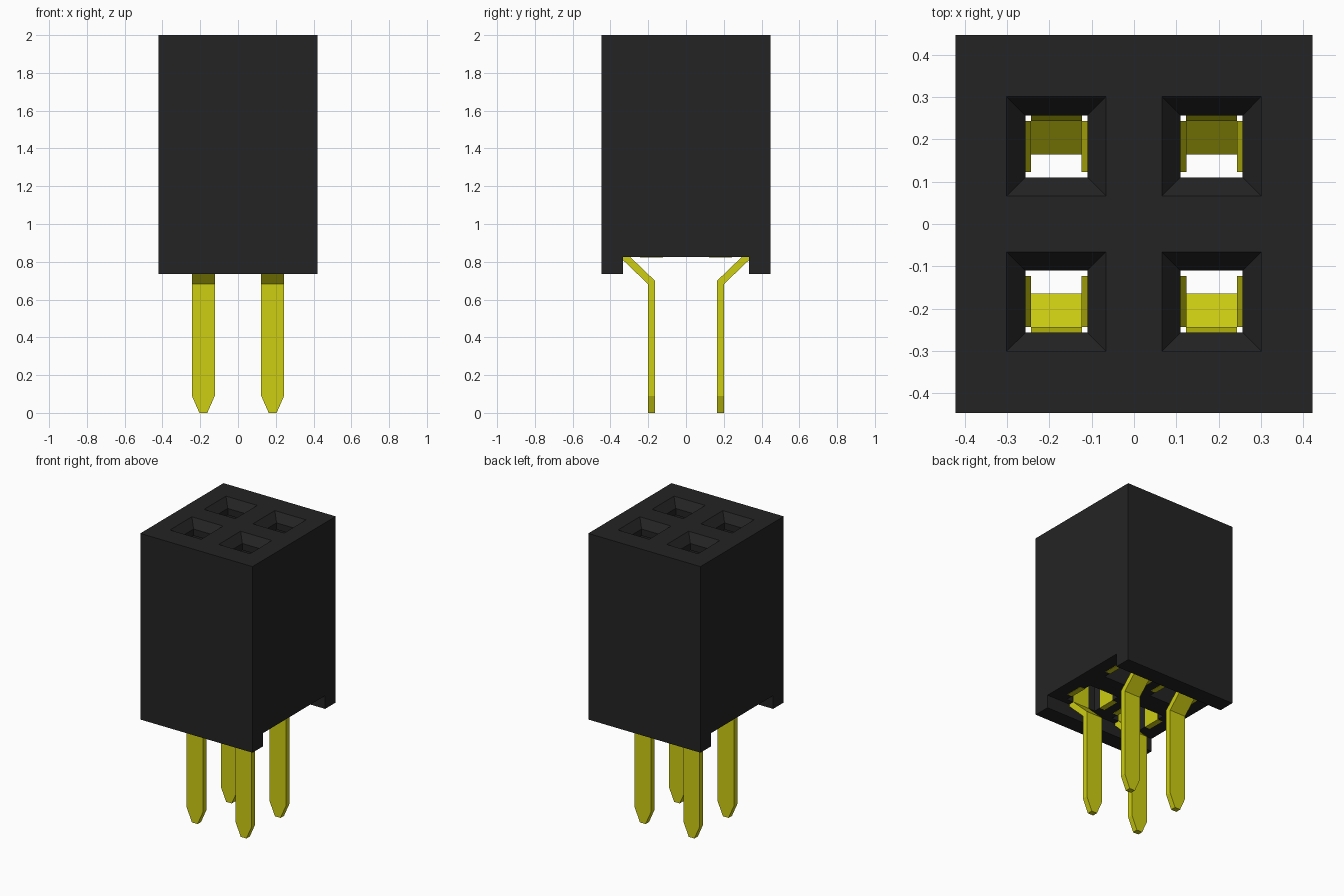
import bpy
import bmesh

cube = bpy.data.objects.get("Cube")
if cube:
    bpy.data.objects.remove(cube, do_unlink=True)


def material(name, rgb, rough):
    m = bpy.data.materials.new(name)
    m.use_nodes = True
    m.diffuse_color = (*rgb, 1)
    b = m.node_tree.nodes["Principled BSDF"]
    b.inputs["Base Color"].default_value = (*rgb, 1)
    b.inputs["Roughness"].default_value = rough
    return m


BLACK = material("black_plastic", (0.0175, 0.0175, 0.0175), 0.6)
YELLOW = material("yellow_metal", (0.61, 0.61, 0.006), 0.5)

PITCH = 0.1835           # socket centre distance from both axes
SOCKETS = [(sx, sy) for sx in (-1, 1) for sy in (-1, 1)]


def finish(bm, name, mat):
    bmesh.ops.recalc_face_normals(bm, faces=bm.faces)
    me = bpy.data.meshes.new(name)
    bm.to_mesh(me)
    bm.free()
    me.materials.append(mat)
    ob = bpy.data.objects.new(name, me)
    bpy.context.collection.objects.link(ob)
    return ob


def loft(bm, rings):
    """Skin a stack of four-point rings and cap both ends."""
    vs = [[bm.verts.new(p) for p in r] for r in rings]
    for a, b in zip(vs, vs[1:]):
        for i in range(4):
            j = (i + 1) % 4
            bm.faces.new((a[i], a[j], b[j], b[i]))
    bm.faces.new(vs[0])
    bm.faces.new(vs[-1])


def ribbon(bm, centre, direction, stations):
    """Metal strip: stations are (inner offset, z, outer offset, z, half width)."""
    cx, cy = centre
    dx, dy = direction

    def place(u, v, z):
        return (cx + dx * u - dy * v, cy + dy * u + dx * v, z)

    loft(bm, [[place(ui, -w, zi), place(ui, w, zi), place(uo, w, zo), place(uo, -w, zo)]
              for ui, zi, uo, zo, w in stations])


# Housing: profile with a channel along the underside
bm = bmesh.new()
profile = [(-0.447, 0.735), (-0.333, 0.735), (-0.333, 0.825), (0.333, 0.825),
           (0.333, 0.735), (0.447, 0.735), (0.447, 2.0), (-0.447, 2.0)]
face = bm.faces.new([bm.verts.new((-0.422, y, z)) for y, z in profile])
ext = bmesh.ops.extrude_face_region(bm, geom=[face])
bmesh.ops.translate(bm, vec=(0.844, 0, 0),
                    verts=[g for g in ext["geom"] if isinstance(g, bmesh.types.BMVert)])
housing = finish(bm, "housing", BLACK)

# Socket cutter: funnel, narrow neck and wide cavity open at the bottom
bm = bmesh.new()
steps = [(0.1175, 2.03), (0.1175, 2.0), (0.0735, 1.945), (0.0735, 1.90), (0.113, 1.90), (0.113, 0.78)]
for sx, sy in SOCKETS:
    x, y = sx * PITCH, sy * PITCH
    loft(bm, [[(x - h, y - h, z), (x + h, y - h, z), (x + h, y + h, z), (x - h, y + h, z)]
              for h, z in steps])
cutter = finish(bm, "socket_cutter", BLACK)
cutter.hide_render = True

cut = housing.modifiers.new("sockets", "BOOLEAN")
cut.operation = "DIFFERENCE"
cut.solver = "EXACT"
cut.object = cutter
deps = bpy.context.evaluated_depsgraph_get()
cut_mesh = bpy.data.meshes.new_from_object(housing.evaluated_get(deps))
housing.modifiers.clear()
housing.data = cut_mesh
bpy.data.objects.remove(cutter, do_unlink=True)

# Contacts: spring leaves on three sides, the outer one running into the pin
T, W = 0.0375, 0.0605
leaf = [(0.1115, 1.10, 0.149, 1.10, W),
        (0.0595, 1.72, 0.0595 + T, 1.72, W),
        (0.0950, 1.85, 0.0950 + T, 1.85, W)]
pin = [(-0.0187, 0.0, 0.0187, 0.0, 0.021),
       (-0.0187, 0.09, 0.0187, 0.09, W),
       (-0.0187, 0.70, 0.0187, 0.683, W),
       (0.1115, 0.825, 0.149, 0.808, W)]
base = [(0.1115, 0.823, 0.149, 0.823, W)]

for sx, sy in SOCKETS:
    bm = bmesh.new()
    c = (sx * PITCH, sy * PITCH)
    ribbon(bm, c, (0, sy), pin + leaf)
    for d in (-1, 1):
        ribbon(bm, c, (d, 0), base + leaf)
    name = "contact_%s_%s" % ("back" if sy > 0 else "front", "left" if sx > 0 else "right")
    finish(bm, name, YELLOW)
